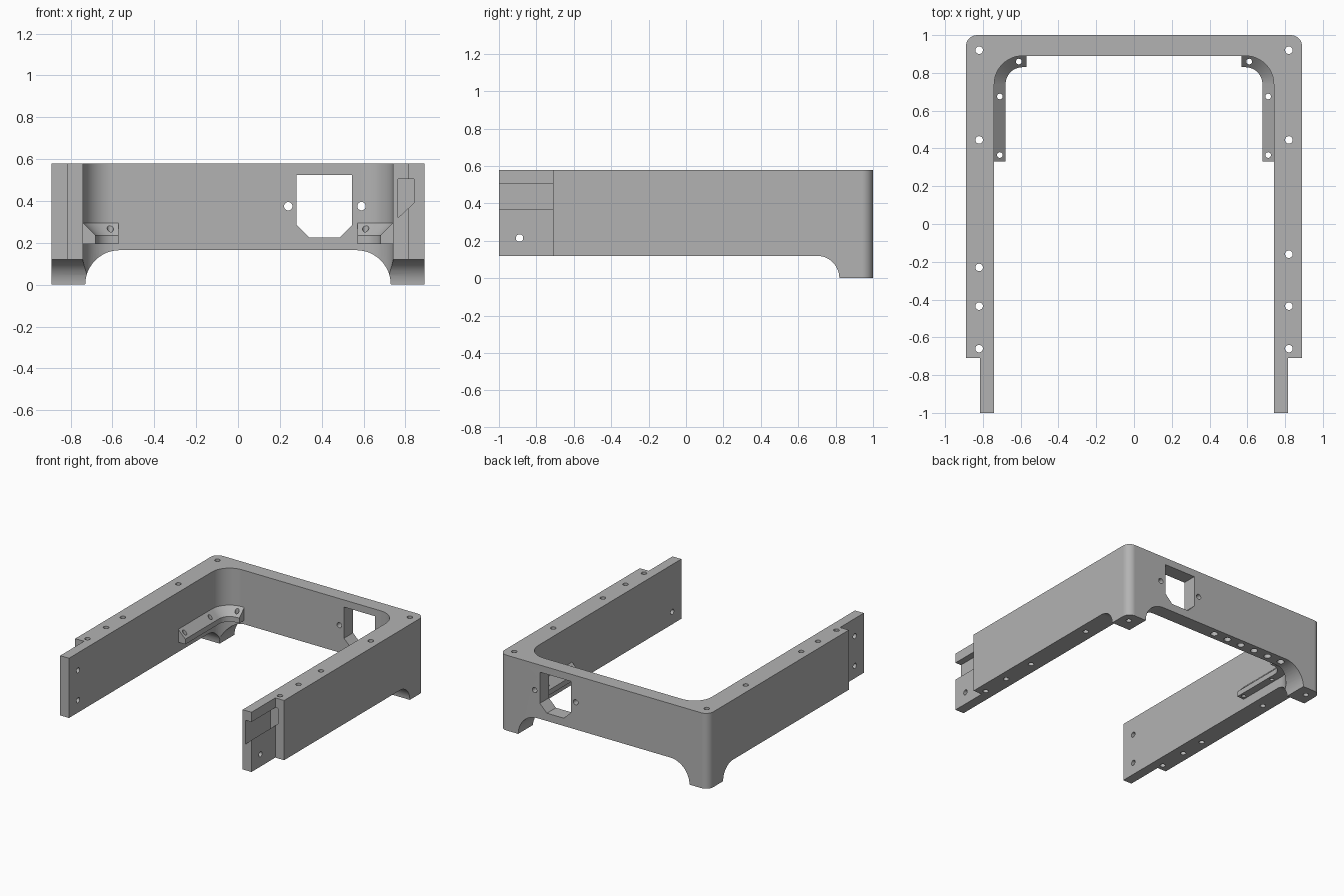
import bpy
import bmesh
from math import cos, sin, radians

cube = bpy.data.objects.get("Cube")
if cube:
    bpy.data.objects.remove(cube, do_unlink=True)

HEIGHT, INNER_X, INNER_Y, INNER_R = 0.58, 0.74, 0.89, 0.15

grey = bpy.data.materials.new("plain grey")
grey.use_nodes = True
colour = (0.45, 0.45, 0.45, 1)
grey.diffuse_color = colour
grey.node_tree.nodes["Principled BSDF"].inputs["Base Color"].default_value = colour


def arc(cx, cy, r, start, end, steps=12):
    angles = [radians(start + (end - start) * i / steps) for i in range(steps + 1)]
    return [(cx + r * cos(a), cy + r * sin(a)) for a in angles]


def circle(cx, cy, r):
    return arc(cx, cy, r, 0, 360, 24)[:-1]


def finish(name, bm):
    bmesh.ops.recalc_face_normals(bm, faces=bm.faces)
    mesh = bpy.data.meshes.new(name)
    bm.to_mesh(mesh)
    bm.free()
    mesh.materials.append(grey)
    obj = bpy.data.objects.new(name, mesh)
    bpy.context.scene.collection.objects.link(obj)
    return obj


def prism(name, pts, axis, lo, hi):
    """Extrude a flat outline along one axis."""
    place = {"x": lambda a, b, t: (t, a, b),
             "y": lambda a, b, t: (a, t, b),
             "z": lambda a, b, t: (a, b, t)}[axis]
    bm = bmesh.new()
    rings = [[bm.verts.new(place(a, b, t)) for a, b in pts] for t in (lo, hi)]
    for ring in rings:
        bm.faces.new(ring)
    for i in range(len(pts)):
        j = (i + 1) % len(pts)
        bm.faces.new((rings[0][i], rings[0][j], rings[1][j], rings[1][i]))
    return finish(name, bm)


def bracket(name, side):
    """Sweep a chamfered ledge along the inner wall and round its corner."""
    section = [(-0.02, 0.195), (0.06, 0.195), (0.06, 0.235), (0, 0.295), (-0.02, 0.295)]
    cx, cy = INNER_X - INNER_R, INNER_Y - INNER_R
    path = [(INNER_X, 0.33, 0)]
    path += [(cx + INNER_R * cos(radians(a)), cy + INNER_R * sin(radians(a)), a)
             for a in [i * 7.5 for i in range(13)]]
    path += [(0.57, INNER_Y, 90)]
    bm = bmesh.new()
    rings = []
    for x, y, a in path:
        nx, ny = -cos(radians(a)), -sin(radians(a))
        rings.append([bm.verts.new((side * (x + nx * d), y + ny * d, z)) for d, z in section])
    for r, s in zip(rings, rings[1:]):
        for i in range(len(section)):
            j = (i + 1) % len(section)
            bm.faces.new((r[i], r[j], s[j], s[i]))
    bm.faces.new(rings[0])
    bm.faces.new(rings[-1])
    return finish(name, bm)


# U-shaped frame with stepped arm ends
half = arc(INNER_X - INNER_R, INNER_Y - INNER_R, INNER_R, 90, 0)
half += [(INNER_X, -1), (0.815, -1), (0.815, -0.71), (0.89, -0.71)]
half += arc(0.83, 0.94, 0.06, 0, 90, 8)
outline = half + [(-x, y) for x, y in reversed(half)]
frame = prism("frame", outline, "z", 0, HEIGHT)

# Corner ledges inside the frame
steps = [(bracket("left_bracket", 1), "UNION"), (bracket("right_bracket", -1), "UNION")]


def cut(name, pts, axis, lo, hi):
    obj = prism(name, pts, axis, lo, hi)
    obj.hide_render = True
    steps.append((obj, "DIFFERENCE"))


# Arches that leave two feet at the rear corners
cut("side_arch", [(-1.2, -0.1), (0.82, -0.1)] + arc(0.70, 0, 0.12, 0, 90) + [(-1.2, 0.12)],
    "x", -1.2, 1.2)
cut("rear_arch", [(-0.73, -0.1), (0.73, -0.1)] + arc(0.565, 0, 0.165, 0, 90)
    + arc(-0.565, 0, 0.165, 90, 180), "y", 0.3, 1.2)

# Rear window and its screw holes
cut("window", [(0.28, 0.285), (0.34, 0.225), (0.485, 0.225), (0.545, 0.285),
               (0.545, 0.525), (0.28, 0.525)], "y", 0.8, 1.2)
for x in (0.24, 0.59):
    cut("window_hole", circle(x, 0.375, 0.02), "y", 0.8, 1.2)

# Undercut slot at the end of the left arm
cut("arm_slot", [(0.765, 0.32), (0.84, 0.39), (0.84, 0.505), (0.765, 0.505)],
    "y", -1.1, -0.70)

# Vertical holes through the arms and the ledges
for side, odd_y in ((1, -0.16), (-1, -0.23)):
    for y in (0.92, 0.445, odd_y, -0.435, -0.66):
        cut("arm_hole", circle(side * 0.82, y, 0.02), "z", -0.1, 0.7)
    for x, y in ((0.71, 0.675), (0.71, 0.365), (0.61, 0.86)):
        cut("ledge_hole", circle(side * x, y, 0.015), "z", 0.18, 0.32)

# Cross holes at the arm ends
cut("end_hole", circle(-0.89, 0.215, 0.02), "x", 0.6, 1)
for z in (0.215, 0.445):
    cut("end_hole", circle(-0.89, z, 0.02), "x", -1, -0.6)

# Row of blind holes under the rear wall
for i in range(6):
    cut("underside_hole", circle(0.05 - 0.123 * i, 0.945, 0.026), "z", 0.1, 0.26)

# Combine everything into one solid
for obj, operation in steps:
    mod = frame.modifiers.new(obj.name, "BOOLEAN")
    mod.operation = operation
    mod.solver = "EXACT"
    mod.object = obj
bpy.context.view_layer.update()
solid = bpy.data.meshes.new_from_object(frame.evaluated_get(bpy.context.evaluated_depsgraph_get()))
frame.modifiers.clear()
frame.data = solid
for obj, operation in steps:
    bpy.data.objects.remove(obj, do_unlink=True)

# Smooth the rounded corners, keep edges crisp
for obj in bpy.context.selected_objects:
    obj.select_set(False)
frame.select_set(True)
bpy.context.view_layer.objects.active = frame
bpy.ops.object.shade_smooth_by_angle(angle=radians(30))
weighted = frame.modifiers.new("weighted_normals", "WEIGHTED_NORMAL")
weighted.keep_sharp = True
